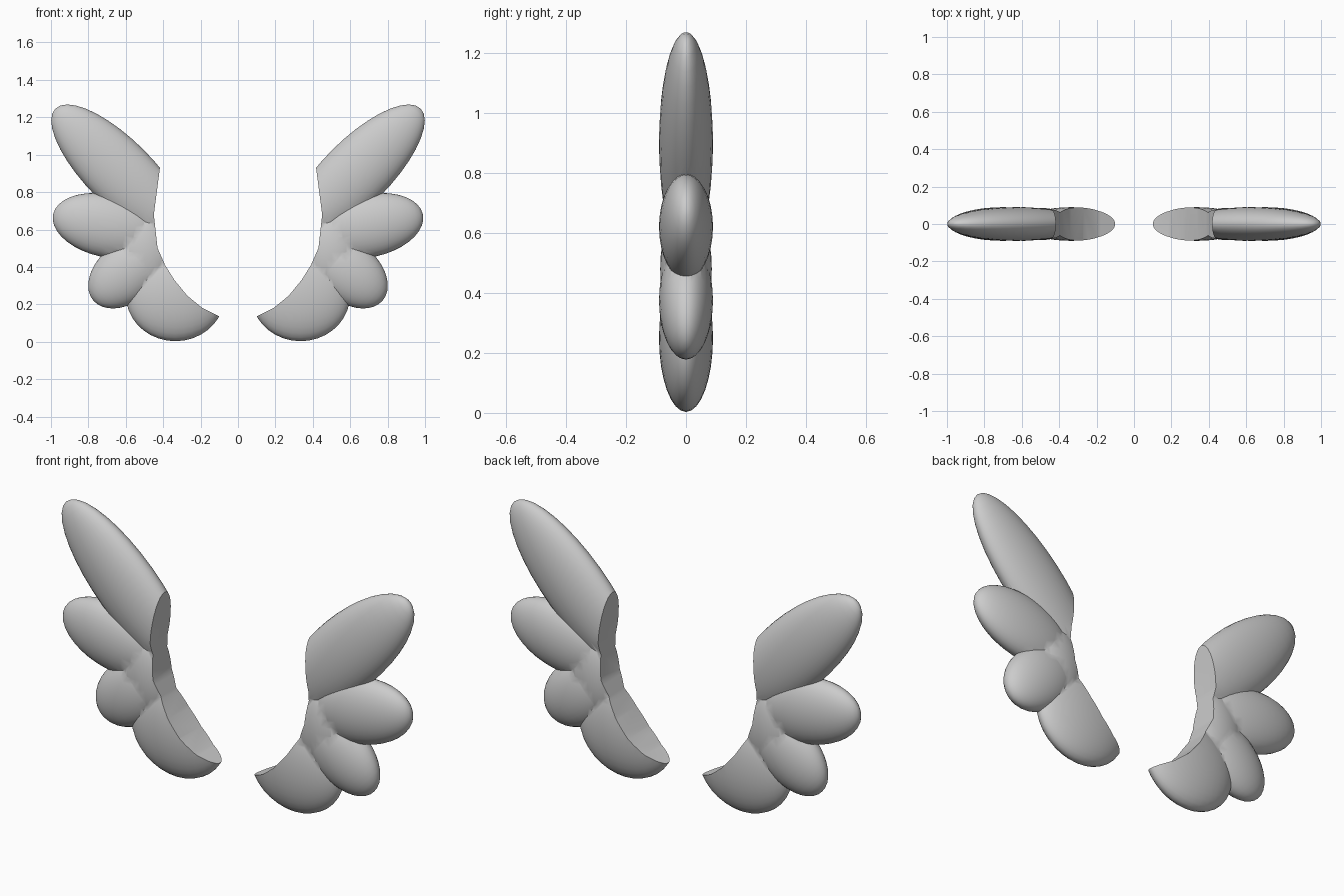
import bpy, bmesh
from math import radians
from mathutils import Matrix

cube = bpy.data.objects.get("Cube")
if cube:
    bpy.data.objects.remove(cube)

grey = bpy.data.materials.new("wing_grey")
grey.use_nodes = True
grey.diffuse_color = (0.6, 0.6, 0.6, 1)
grey.node_tree.nodes["Principled BSDF"].inputs["Base Color"].default_value = (0.6, 0.6, 0.6, 1)

THICK = 0.09  # half thickness of every feather


def add_object(name, bm):
    mesh = bpy.data.meshes.new(name)
    bm.to_mesh(mesh)
    bm.free()
    mesh.materials.append(grey)
    obj = bpy.data.objects.new(name, mesh)
    bpy.context.collection.objects.link(obj)
    return obj


def feather(name, x, z, length, width, tilt, thick=THICK):
    """Flattened ellipsoid with its poles along its length."""
    bm = bmesh.new()
    bmesh.ops.create_uvsphere(bm, u_segments=32, v_segments=18, radius=1)
    shape = (Matrix.Translation((x, 0, z)) @ Matrix.Rotation(radians(-tilt), 4, 'Y')
             @ Matrix.Diagonal((length, thick, width, 1)) @ Matrix.Rotation(radians(90), 4, 'Y'))
    bm.transform(shape)
    return add_object(name, bm)


def combine(target, other, operation):
    mod = target.modifiers.new(operation.lower(), 'BOOLEAN')
    mod.operation = operation
    mod.solver = 'EXACT'
    mod.object = other
    bpy.context.view_layer.objects.active = target
    bpy.ops.object.modifier_apply(modifier=mod.name)
    bpy.data.objects.remove(other)


# Feathers joined into one wing
wing = feather("left_wing", 0.63, 0.90, 0.49, 0.178, 45)
for part in [
    ("middle_feather", 0.70, 0.62, 0.295, 0.168, 12),
    ("small_feather", 0.59, 0.375, 0.24, 0.16, -40),
    ("bottom_feather", 0.335, 0.25, 0.265, 0.247, 0),
    ("root", 0.50, 0.48, 0.16, 0.22, 0, 0.086),
]:
    combine(wing, feather(*part), 'UNION')

# Curved inner edge trimmed straight through the wing
edge = [(0.40, 1.06), (0.42, 0.91), (0.45, 0.68), (0.43, 0.50), (0.39, 0.41), (0.34, 0.33),
        (0.27, 0.245), (0.19, 0.18), (0.09, 0.13), (-0.2, 0), (-0.2, 1.06)]
bm = bmesh.new()
face = bm.faces.new([bm.verts.new((x, -0.2, z)) for x, z in edge])
extruded = bmesh.ops.extrude_face_region(bm, geom=[face])["geom"]
bmesh.ops.translate(bm, vec=(0, 0.4, 0), verts=[v for v in extruded if isinstance(v, bmesh.types.BMVert)])
bmesh.ops.recalc_face_normals(bm, faces=bm.faces)
cutter = add_object("edge_cutter", bm)
cutter.hide_render = True
combine(wing, cutter, 'DIFFERENCE')

# Mirrored wing on the other side
other = wing.copy()
other.data = wing.data.copy()
other.name = other.data.name = "right_wing"
other.data.transform(Matrix.Diagonal((-1, 1, 1, 1)))
other.data.flip_normals()
bpy.context.collection.objects.link(other)

# Smooth feathers with a crisp trimmed edge
for obj in (wing, other):
    bpy.ops.object.select_all(action='DESELECT')
    obj.select_set(True)
    bpy.context.view_layer.objects.active = obj
    bpy.ops.object.shade_smooth_by_angle(angle=radians(40))
